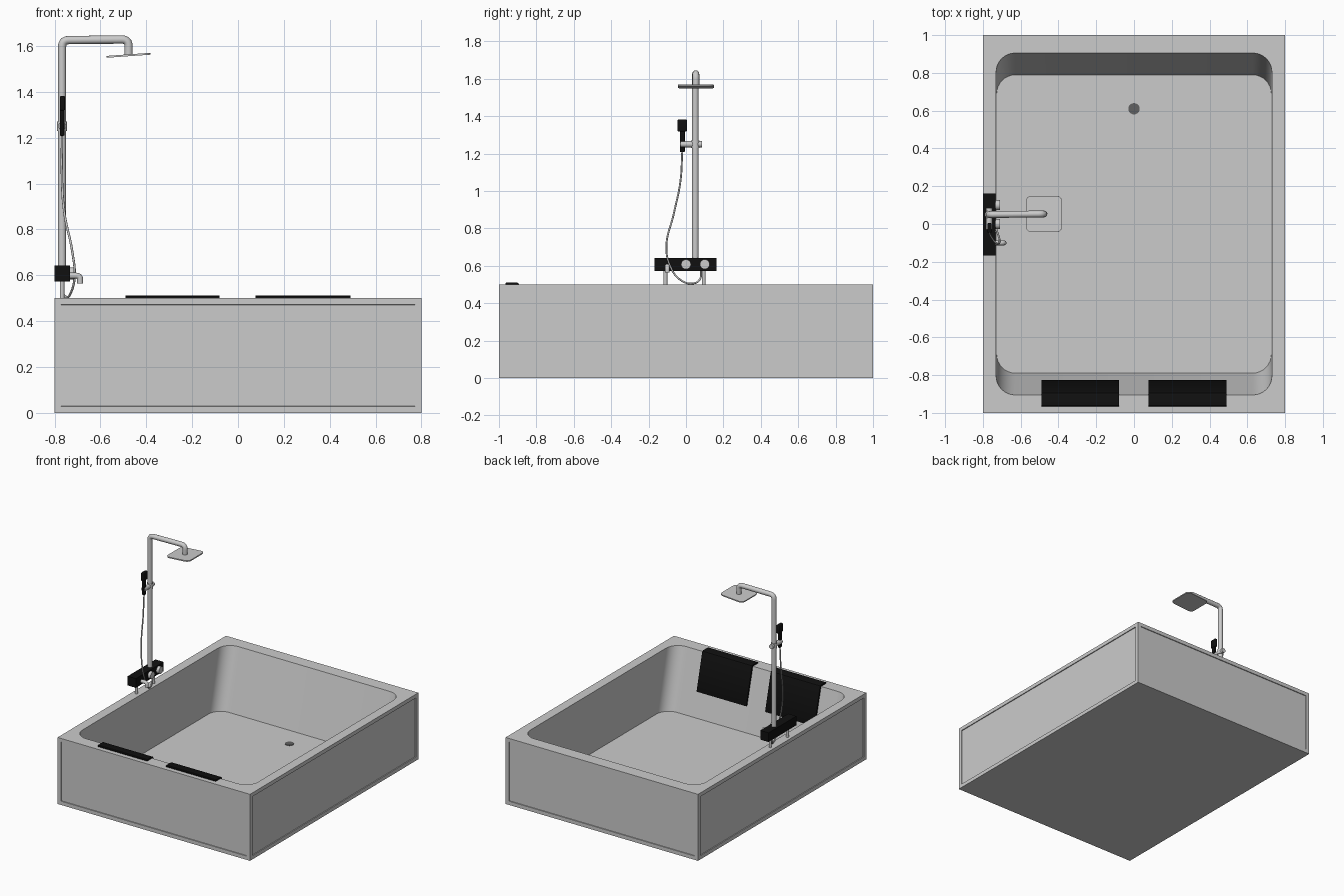
import bpy, bmesh, math
from mathutils import Vector, Matrix

if "Cube" in bpy.data.objects:
    bpy.data.objects.remove(bpy.data.objects["Cube"])


def material(name, v):
    m = bpy.data.materials.new(name)
    m.diffuse_color = (v, v, v, 1)
    m.use_nodes = True
    m.node_tree.nodes["Principled BSDF"].inputs["Base Color"].default_value = m.diffuse_color
    return m


BLACK = material("black", 0.005)
DARK = material("drain_grey", 0.12)


def finish(ob, mat=None, angle=35):
    bpy.ops.object.select_all(action='DESELECT')
    ob.select_set(True)
    bpy.context.view_layer.objects.active = ob
    if ob.type == 'CURVE':
        bpy.ops.object.convert(target='MESH')
        ob = bpy.context.object
    bpy.ops.object.shade_smooth_by_angle(angle=math.radians(angle))
    if mat:
        ob.data.materials.append(mat)
    return ob


def from_bmesh(name, bm, mat=None):
    bmesh.ops.recalc_face_normals(bm, faces=bm.faces)
    me = bpy.data.meshes.new(name)
    bm.to_mesh(me)
    bm.free()
    ob = bpy.data.objects.new(name, me)
    bpy.context.collection.objects.link(ob)
    return finish(ob, mat)


def rounded_rect(hx, hy, r, n):
    pts = []
    for i, (sx, sy) in enumerate([(1, 1), (-1, 1), (-1, -1), (1, -1)]):
        for k in range(n + 1):
            a = math.pi / 2 * (i + k / n)
            pts.append((sx * (hx - r) + r * math.cos(a), sy * (hy - r) + r * math.sin(a)))
    return pts


def box(name, lo, hi, mat=None, bevel=0.0):
    bm = bmesh.new()
    bmesh.ops.create_cube(bm, size=1)
    lo, hi = Vector(lo), Vector(hi)
    for v in bm.verts:
        v.co = (lo + hi) / 2 + v.co * (hi - lo)
    if bevel:
        bmesh.ops.bevel(bm, geom=bm.edges[:], offset=bevel, segments=3, profile=0.5, affect='EDGES')
    return from_bmesh(name, bm, mat)


def rod(name, a, b, r, mat=None, segs=24):
    a, b = Vector(a), Vector(b)
    d = b - a
    bm = bmesh.new()
    bmesh.ops.create_cone(bm, cap_ends=True, segments=segs, radius1=r, radius2=r, depth=d.length)
    rot = Vector((0, 0, 1)).rotation_difference(d).to_matrix().to_4x4()
    bmesh.ops.transform(bm, matrix=Matrix.Translation((a + b) / 2) @ rot, verts=bm.verts)
    return from_bmesh(name, bm, mat)


def tube(name, pts, r, bend=0.0, mat=None):
    """Pipe along points: rounded corners if bend is set, else a flowing curve."""
    pts = [Vector(p) for p in pts]
    cu = bpy.data.curves.new(name, 'CURVE')
    cu.dimensions = '3D'
    cu.bevel_depth, cu.bevel_resolution, cu.use_fill_caps = r, 4, True
    if bend:
        path = [pts[0]]
        for p, c, q in zip(pts, pts[1:], pts[2:]):
            s, e = c + (p - c).normalized() * bend, c + (q - c).normalized() * bend
            path += [s.lerp(c, t).lerp(c.lerp(e, t), t) for t in [k / 8 for k in range(9)]]
        path.append(pts[-1])
        sp = cu.splines.new('POLY')
        sp.points.add(len(path) - 1)
        for b, p in zip(sp.points, path):
            b.co = (*p, 1)
    else:
        sp = cu.splines.new('BEZIER')
        sp.bezier_points.add(len(pts) - 1)
        for b, p in zip(sp.bezier_points, pts):
            b.co = p
            b.handle_left_type = b.handle_right_type = 'AUTO'
    ob = bpy.data.objects.new(name, cu)
    bpy.context.collection.objects.link(ob)
    return finish(ob, mat)


# Tub: square outer shell, rounded basin with sloping ends, recessed side panels
N, FLOOR, RIM = 8, 0.05, 0.5
bm = bmesh.new()
corners = [(0.8, 1), (-0.8, 1), (-0.8, -1), (0.8, -1)]
base = [bm.verts.new((x, y, 0)) for x, y in corners]
outer = [bm.verts.new((x, y, RIM)) for x, y in corners]
top = [bm.verts.new((x, y, RIM)) for x, y in rounded_rect(0.73, 0.905, 0.1, N)]
low = [bm.verts.new((x, y, FLOOR)) for x, y in rounded_rect(0.727, 0.79, 0.1, N)]
bm.faces.new(base)
bm.faces.new(low)
sides = []
M = len(top)
for i in range(4):
    j = (i + 1) % 4
    sides.append(bm.faces.new((base[i], base[j], outer[j], outer[i])))
    first = i * (N + 1)
    for k in range(N):
        bm.faces.new((outer[i], top[first + k], top[first + k + 1]))
    bm.faces.new((outer[i], top[first + N], top[(first + N + 1) % M], outer[j]))
for k in range(M):
    bm.faces.new((top[k], top[(k + 1) % M], low[(k + 1) % M], low[k]))
bmesh.ops.recalc_face_normals(bm, faces=bm.faces)
bmesh.ops.inset_individual(bm, faces=sides, thickness=0.04, depth=0)
bmesh.ops.inset_individual(bm, faces=sides, thickness=0.001, depth=-0.006)
from_bmesh("bathtub", bm)

# Drain
rod("drain", (0, 0.61, FLOOR - 0.01), (0, 0.61, FLOOR + 0.004), 0.03, DARK, 32)

# Headrests draped over the front rim
profile = [(-0.965, 0.498), (-0.965, 0.507), (-0.96, 0.511), (-0.905, 0.511), (-0.896, 0.507),
           (-0.891, 0.498), (-0.826, 0.235), (-0.828, 0.228), (-0.839, 0.228), (-0.906, 0.498)]
for side, x0, x1 in (("left", -0.49, -0.08), ("right", 0.077, 0.49)):
    bm = bmesh.new()
    f = bm.faces.new([bm.verts.new((x0, y, z)) for y, z in profile])
    ext = bmesh.ops.extrude_face_region(bm, geom=[f])
    bmesh.ops.translate(bm, vec=(x1 - x0, 0, 0),
                        verts=[v for v in ext["geom"] if isinstance(v, bmesh.types.BMVert)])
    from_bmesh("headrest_" + side, bm, BLACK)

# Mixer body with legs, knobs and spout
PX, PY = -0.767, 0.05
box("mixer_body", (-0.8, -0.168, 0.573), (-0.732, 0.162, 0.642), BLACK)
for i, y in enumerate((-0.11, 0.095)):
    rod(f"mixer_leg_{i + 1}", (PX, y, 0.495), (PX, y, 0.58), 0.01)
for i, y in enumerate((0.0, 0.1)):
    rod(f"knob_{i + 1}", (-0.735, y, 0.608), (-0.71, y, 0.608), 0.026, None, 32)
tube("spout", [(-0.735, -0.1, 0.598), (-0.688, -0.1, 0.598), (-0.688, -0.1, 0.565)], 0.013, 0.018)

# Riser pipe with overhead arm
tube("riser_pipe", [(PX, PY, 0.63), (PX, PY, 1.625), (-0.477, PY + 0.003, 1.628),
                    (-0.477, PY + 0.003, 1.56)], 0.018, 0.03)

# Tilted rain shower head
bm = bmesh.new()
f = bm.faces.new([bm.verts.new((x, y, -0.004)) for x, y in rounded_rect(0.096, 0.096, 0.03, 6)])
ext = bmesh.ops.extrude_face_region(bm, geom=[f])
bmesh.ops.translate(bm, vec=(0, 0, 0.008),
                    verts=[v for v in ext["geom"] if isinstance(v, bmesh.types.BMVert)])
bmesh.ops.transform(bm, verts=bm.verts, matrix=Matrix.Translation((-0.477, 0.053, 1.559))
                    @ Matrix.Rotation(math.radians(-4), 4, 'Y'))
from_bmesh("shower_head", bm)

# Hand shower on its bracket
rod("bracket_collar", (PX, PY, 1.23), (PX, PY, 1.27), 0.022)
rod("bracket_arm", (PX, -0.03, 1.25), (PX, 0.085, 1.25), 0.017)
box("hand_shower_handle", (-0.776, -0.033, 1.208), (-0.757, -0.006, 1.33), BLACK, 0.004)
box("hand_shower_head", (-0.776, -0.046, 1.318), (-0.754, 0.005, 1.382), BLACK, 0.006)

# Hose looping in front of the mixer
tube("hose", [(PX, -0.02, 1.21), (-0.768, -0.03, 1.05), (-0.758, -0.065, 0.88),
              (-0.722, -0.105, 0.7), (-0.712, -0.085, 0.6), (-0.728, -0.03, 0.525),
              (-0.75, 0.04, 0.506), (PX, 0.075, 0.53), (PX, 0.08, 0.578)], 0.005)
